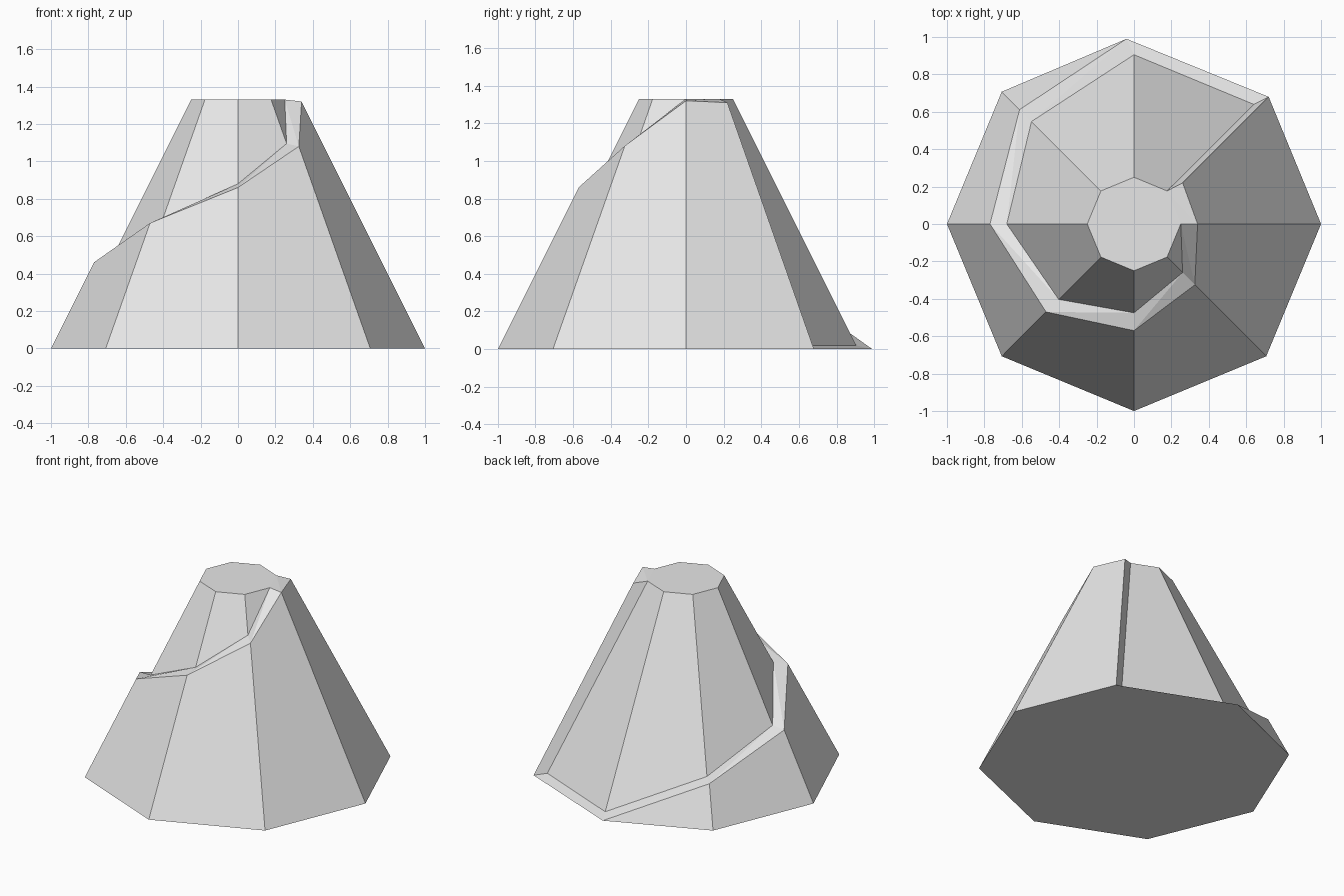
import bpy
import bmesh
from math import cos, sin, radians

cube = bpy.data.objects.get("Cube")
if cube:
    bpy.data.objects.remove(cube)

# Plain grey stone
stone = bpy.data.materials.new("grey_stone")
stone.use_nodes = True
grey = (0.8, 0.8, 0.8, 1)
stone.diffuse_color = grey
stone.node_tree.nodes["Principled BSDF"].inputs["Base Color"].default_value = grey

HEIGHT = 1.33
SLOPE = 0.5          # radius lost per unit of height
OUTER, INNER = 1.0, 0.915

bm = bmesh.new()


def ring_vert(step, base_radius, z):
    """Vertex on a cone; step 0 is the back, counting eighths of a turn."""
    a = radians(90 + 45 * step)
    r = base_radius - SLOPE * z
    return bm.verts.new((r * cos(a), r * sin(a), z))


def face(*verts):
    unique = list(dict.fromkeys(verts))
    if len(unique) > 2:
        bm.faces.new(unique)


# Heights of the path's outer and inner edges at each corner
outer_z = [0.27, 0.46, 0.67, 0.86, 1.08, 1.32]
inner_z = [0.02, 0.28, 0.47, 0.69, 0.88, 1.095]

summit = [ring_vert(k, INNER, HEIGHT) for k in range(8)]
start = bm.verts.new((-0.04, 0.99, 0))
foot = ([start] + [ring_vert(k, OUTER, 0) for k in range(1, 7)]
        + [bm.verts.new((0.72, 0.68, 0))])
outer = ([start] + [ring_vert(k + 1, OUTER, z) for k, z in enumerate(outer_z)]
         + [bm.verts.new((0.26, 0.22, 1.31))])
inner = [ring_vert(k, INNER, z) for k, z in enumerate(inner_z)] + summit[6:]
corner = ring_vert(7, INNER, 0.02)

# Outer slope, spiral path and inner slope
for k in range(7):
    face(foot[k], foot[k + 1], outer[k + 1], outer[k])
    face(outer[k], outer[k + 1], inner[k + 1])
    face(outer[k], inner[k + 1], inner[k])
    face(inner[k], inner[k + 1], summit[k + 1], summit[k])

# Step wall, back slope, summit and base
face(foot[7], corner, summit[7], outer[7])
face(corner, inner[0], summit[0], summit[7])
face(*summit)
face(*reversed(foot))
face(start, inner[0], corner, foot[7])

bmesh.ops.recalc_face_normals(bm, faces=bm.faces)
mesh = bpy.data.meshes.new("spiral_hill")
bm.to_mesh(mesh)
bm.free()
mesh.materials.append(stone)
hill = bpy.data.objects.new("spiral_hill", mesh)
bpy.context.collection.objects.link(hill)
